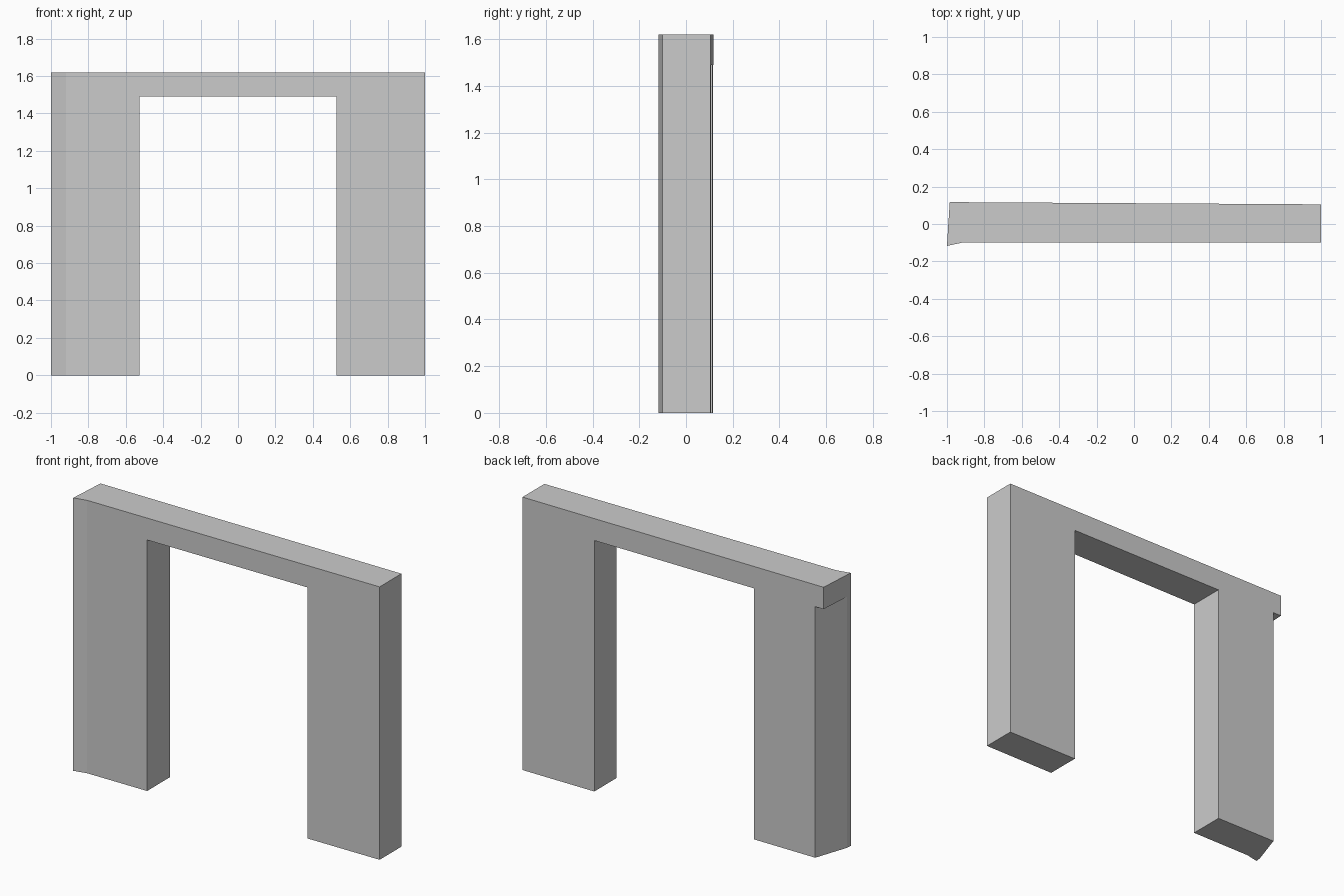
import bpy
import bmesh

cube = bpy.data.objects.get("Cube")
if cube:
    bpy.data.objects.remove(cube, do_unlink=True)

# Single flat colour
grey = bpy.data.materials.new("light_grey")
grey.use_nodes = True
colour = (0.6, 0.6, 0.6, 1.0)
grey.diffuse_color = colour
grey.node_tree.nodes["Principled BSDF"].inputs["Base Color"].default_value = colour

HEIGHT, SOFFIT = 1.62, 1.49
FRONT = -0.1
INNER = 0.527


def back(x):
    """Depth of the slightly tapering back face."""
    return 0.111 - 0.006 * x


def prism(name, outline, z0, z1, undersides, top):
    """Upright walls on a counter-clockwise outline, with chosen caps."""
    bm = bmesh.new()
    low = [bm.verts.new((x, y, z0)) for x, y in outline]
    high = [bm.verts.new((x, y, z1)) for x, y in outline]
    for i in range(len(outline)):
        j = (i + 1) % len(outline)
        bm.faces.new((low[i], low[j], high[j], high[i]))
    if top:
        bm.faces.new(high)
    for cap in undersides:
        bm.faces.new([bm.verts.new((x, y, z0)) for x, y in reversed(cap)])
    bmesh.ops.remove_doubles(bm, verts=bm.verts, dist=0.0001)
    mesh = bpy.data.meshes.new(name)
    bm.to_mesh(mesh)
    bm.free()
    mesh.materials.append(grey)
    obj = bpy.data.objects.new(name, mesh)
    bpy.context.collection.objects.link(obj)
    return obj


# Shared plan corners of the flared right end
flare_tip = (-1.0, -0.117)
flare_root = (-0.92, FRONT)
flare_side = (-0.998, -0.085)
pillar_back = (-0.93, back(-0.93))
lintel_back = (-0.985, back(-0.985))

# Left pillar: plain block
left_plan = [(INNER, FRONT), (1, FRONT), (1, back(1)), (INNER, back(INNER))]
prism("left_pillar", left_plan, 0, SOFFIT, [left_plan], False)

# Right pillar: flared front corner and slanted outer side
right_plan = [flare_tip, flare_root, (-INNER, FRONT), (-INNER, back(-INNER)),
              pillar_back, flare_side]
prism("right_pillar", right_plan, 0, SOFFIT, [right_plan], False)

# Lintel: full width, with undersides only over the opening and the overhang
lintel_plan = [flare_tip, flare_root, (1, FRONT), (1, back(1)), lintel_back]
opening = [(-INNER, FRONT), (INNER, FRONT), (INNER, back(INNER)), (-INNER, back(-INNER))]
overhang = [flare_side, pillar_back, lintel_back]
prism("lintel", lintel_plan, SOFFIT, HEIGHT, [opening, overhang], True)
